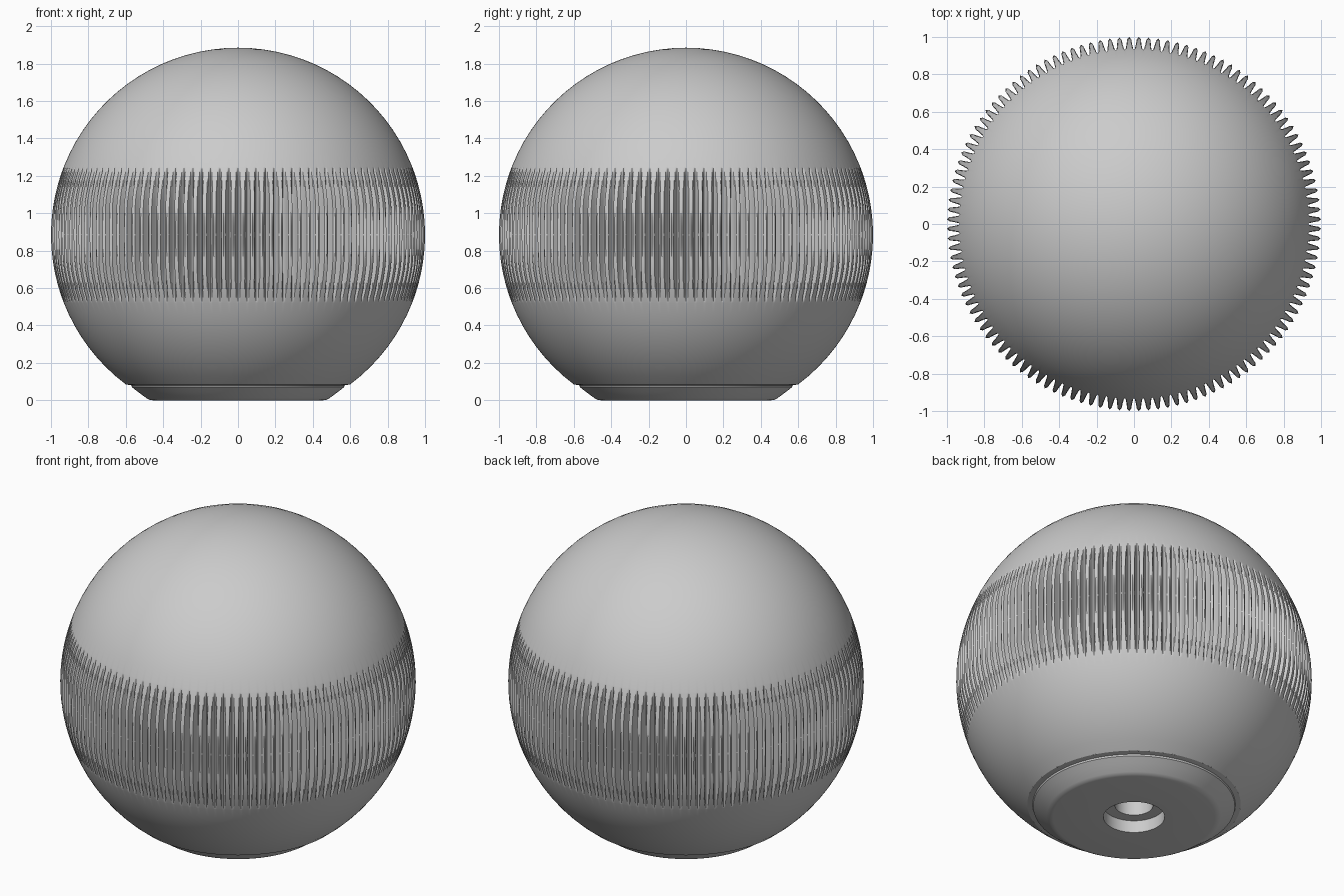
import bpy, bmesh
from math import sin, cos, pi, sqrt, radians

if "Cube" in bpy.data.objects:
    bpy.data.objects.remove(bpy.data.objects["Cube"])

CZ = 0.885          # sphere centre height, radius 1
RIBS = 120
HALF = 0.362        # half height of the grooved band


def lathe(name, profile, angles, radius_at=None):
    """Revolve (r, z) points, listed top to bottom; r = 0 makes a pole."""
    bm = bmesh.new()
    rings = []
    for r, z in profile:
        if r < 1e-6:
            rings.append([bm.verts.new((0, 0, z))])
            continue
        ring = []
        for i, a in enumerate(angles):
            rr = radius_at(r, z, i) if radius_at else r
            ring.append(bm.verts.new((rr * cos(a), rr * sin(a), z)))
        rings.append(ring)
    n = len(angles)
    for top, low in zip(rings, rings[1:]):
        for i in range(n):
            k = (i + 1) % n
            if len(top) == 1:
                bm.faces.new((top[0], low[i], low[k]))
            elif len(low) == 1:
                bm.faces.new((top[i], low[0], top[k]))
            else:
                bm.faces.new((top[i], low[i], low[k], top[k]))
    mesh = bpy.data.meshes.new(name)
    bm.to_mesh(mesh)
    bm.free()
    obj = bpy.data.objects.new(name, mesh)
    bpy.context.collection.objects.link(obj)
    bpy.ops.object.select_all(action='DESELECT')
    bpy.context.view_layer.objects.active = obj
    obj.select_set(True)
    bpy.ops.object.shade_smooth_by_angle(angle=radians(30))
    return obj


# Groove cross-section over one rib pitch: fraction of pitch, radius limit
half_groove = [(0, 0.932), (0.1, 0.938), (0.2, 0.96), (0.29, 0.988), (0.5, 1.0)]
groove = half_groove + [(1 - f, r) for f, r in half_groove[-2:0:-1]]
angles = [2 * pi / RIBS * (k + f) for k in range(RIBS) for f, _ in groove]


def grooved(r, z, i):
    if abs(z - CZ) < HALF:
        return min(r, groove[i % len(groove)][1])
    return r


# Ball body with vertical grooves cut around the equator
Z_CUT = 0.085
heights = [CZ + cos(radians(a)) for a in range(0, 66, 4)]
heights += [CZ + (HALF + 0.002) * cos(pi * k / 24) for k in range(25)]
heights += [CZ + cos(radians(a)) for a in range(115, 142, 4)] + [Z_CUT]
ball = [(sqrt(max(0, 1 - (z - CZ) ** 2)), z) for z in heights]
ball[0] = (0, CZ + 1)
lathe("ball_body", ball, angles, grooved)

# Stepped foot with counterbored mounting hole
foot = [(0.6, Z_CUT), (0.57, 0.08), (0.567, 0.07), (0.535, 0.045),
        (0.49, 0.012), (0.475, 0.003), (0.455, 0), (0.172, 0),
        (0.172, 0.075), (0.107, 0.075), (0.107, 0.6), (0, 0.6)]
lathe("foot_with_hole", foot, [2 * pi * i / 128 for i in range(128)])
